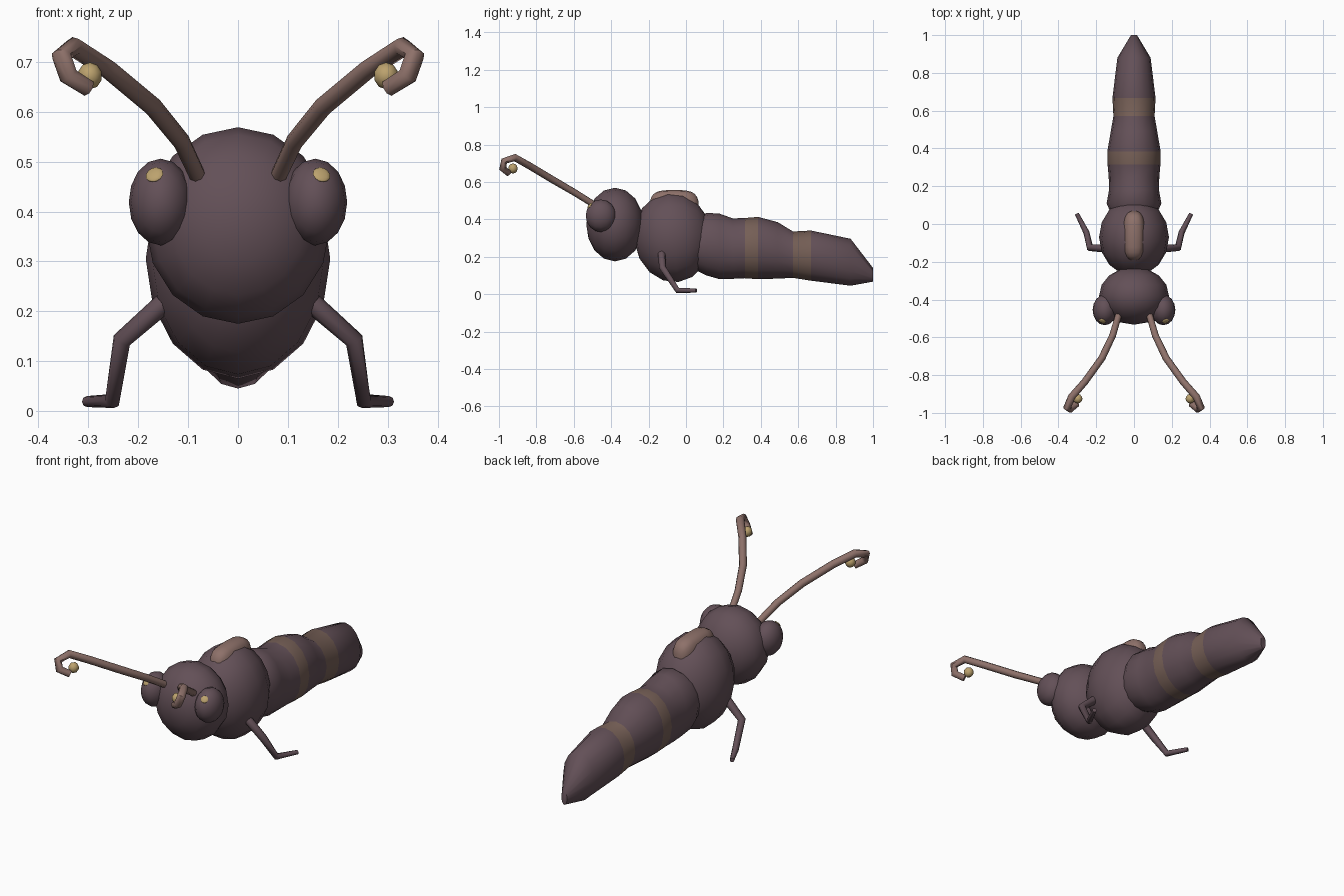
import bpy, bmesh
from math import cos, sin, pi, radians, copysign
from mathutils import Vector, Matrix

if "Cube" in bpy.data.objects:
    bpy.data.objects.remove(bpy.data.objects["Cube"], do_unlink=True)


def material(name, colour):
    m = bpy.data.materials.new(name)
    m.use_nodes = True
    rgba = (*colour, 1)
    m.diffuse_color = rgba
    m.node_tree.nodes["Principled BSDF"].inputs["Base Color"].default_value = rgba
    return m


body = material("dusky purple", (0.125, 0.08, 0.096))
band = material("muted brown", (0.18, 0.115, 0.093))
pink = material("pinkish brown", (0.27, 0.165, 0.143))
gold = material("dull gold", (0.50, 0.36, 0.155))


def smooth(obj):
    bpy.ops.object.select_all(action='DESELECT')
    obj.select_set(True)
    bpy.context.view_layer.objects.active = obj
    bpy.ops.object.shade_smooth_by_angle(angle=radians(50))


def finish(bm, name, mats):
    bmesh.ops.recalc_face_normals(bm, faces=bm.faces)
    mesh = bpy.data.meshes.new(name)
    bm.to_mesh(mesh)
    bm.free()
    obj = bpy.data.objects.new(name, mesh)
    bpy.context.collection.objects.link(obj)
    for m in mats:
        mesh.materials.append(m)
    smooth(obj)
    return obj


def ellipsoid(name, centre, radii, mat, turn=Matrix(), power=(1, 1, 1), seg=16, rings=8):
    """Ellipsoid with poles along y; powers below 1 make it boxier."""
    bm = bmesh.new()
    bmesh.ops.create_uvsphere(bm, u_segments=seg, v_segments=rings, radius=1,
                              matrix=Matrix.Rotation(pi / 2, 4, 'X'))
    for v in bm.verts:
        shaped = [copysign(abs(c) ** p, c) * r for c, p, r in zip(v.co, power, radii)]
        v.co = turn @ Vector(shaped) + Vector(centre)
    return finish(bm, name, [mat])


def tube(name, points, radii, mat):
    curve = bpy.data.curves.new(name, 'CURVE')
    curve.dimensions = '3D'
    curve.bevel_depth = 1
    curve.bevel_resolution = 2
    curve.use_fill_caps = True
    spline = curve.splines.new('POLY')
    spline.points.add(len(points) - 1)
    for p, co, r in zip(spline.points, points, radii):
        p.co = (*co, 1)
        p.radius = r
    obj = bpy.data.objects.new(name, curve)
    bpy.context.collection.objects.link(obj)
    curve.materials.append(mat)
    bpy.ops.object.select_all(action='DESELECT')
    obj.select_set(True)
    bpy.context.view_layer.objects.active = obj
    bpy.ops.object.convert(target='MESH')
    smooth(bpy.context.view_layer.objects.active)


# Head and thorax
ellipsoid("head", (0, -0.38, 0.372), (0.185, 0.153, 0.197), body)
ellipsoid("thorax", (0, -0.07, 0.305), (0.185, 0.207, 0.242), body,
          Matrix.Rotation(0.12, 4, 'X'))
ellipsoid("back_patch", (0, -0.063, 0.42), (0.06, 0.133, 0.137), pink,
          power=(0.8, 0.6, 0.45), rings=12)

# Abdomen: rings of (y, top, bottom, half width), with two painted bands
profile = [
    (0.05, 0.40, 0.13, 0.12), (0.11, 0.435, 0.10, 0.145), (0.18, 0.43, 0.08, 0.132),
    (0.25, 0.405, 0.082, 0.134), (0.315, 0.407, 0.085, 0.14), (0.385, 0.413, 0.08, 0.141),
    (0.49, 0.385, 0.083, 0.123), (0.572, 0.335, 0.087, 0.109), (0.668, 0.34, 0.072, 0.114),
    (0.88, 0.296, 0.045, 0.088), (1.0, 0.14, 0.067, 0.016),
]
sides = 16
bm = bmesh.new()
loops = []
for y, top, low, half in profile:
    angles = [2 * pi * i / sides for i in range(sides)]
    loops.append([bm.verts.new((half * sin(a), y, (top + low) / 2 + (top - low) / 2 * cos(a)))
                  for a in angles])
for row, (a, b) in enumerate(zip(loops, loops[1:])):
    for i in range(sides):
        j = (i + 1) % sides
        face = bm.faces.new((a[i], a[j], b[j], b[i]))
        face.material_index = 1 if row in (4, 7) else 0
bm.faces.new(loops[0])
bm.faces.new(loops[-1])
finish(bm, "abdomen", [body, band])

# Paired parts
for side, s in (("left", 1), ("right", -1)):
    def flip(points):
        return [(s * x, y, z) for x, y, z in points]

    # Eye with a gold glint
    centre, radii = Vector((s * 0.155, -0.455, 0.419)), (0.064, 0.081, 0.087)
    ellipsoid(side + "_eye", centre, radii, body)
    way = Vector((s * 0.2, -0.74, 0.64)).normalized()
    spot = centre + Vector([w * r for w, r in zip(way, radii)]) * 0.985
    normal = Vector([w / r for w, r in zip(way, radii)])
    ellipsoid(side + "_eye_glint", spot, (0.018, 0.018, 0.0049), gold,
              normal.to_track_quat('Z', 'Y').to_matrix().to_4x4(), seg=12, rings=6)

    # Antenna with a curled tip and bead
    tube(side + "_antenna", flip([
        (0.078, -0.47, 0.465), (0.113, -0.59, 0.54), (0.17, -0.71, 0.61),
        (0.26, -0.835, 0.685), (0.33, -0.915, 0.73), (0.354, -0.972, 0.712),
        (0.34, -0.98, 0.672), (0.302, -0.95, 0.648)]),
        [0.017, 0.018, 0.019, 0.019, 0.02, 0.02, 0.02, 0.018], pink)
    ellipsoid(side + "_antenna_bead", (s * 0.297, -0.925, 0.672), (0.025, 0.025, 0.027),
              gold, seg=10, rings=6)

    # Leg
    tube(side + "_leg", flip([
        (0.15, -0.13, 0.215), (0.233, -0.125, 0.142),
        (0.252, -0.045, 0.02), (0.303, 0.055, 0.019)]),
        [0.021, 0.019, 0.016, 0.011], body)
